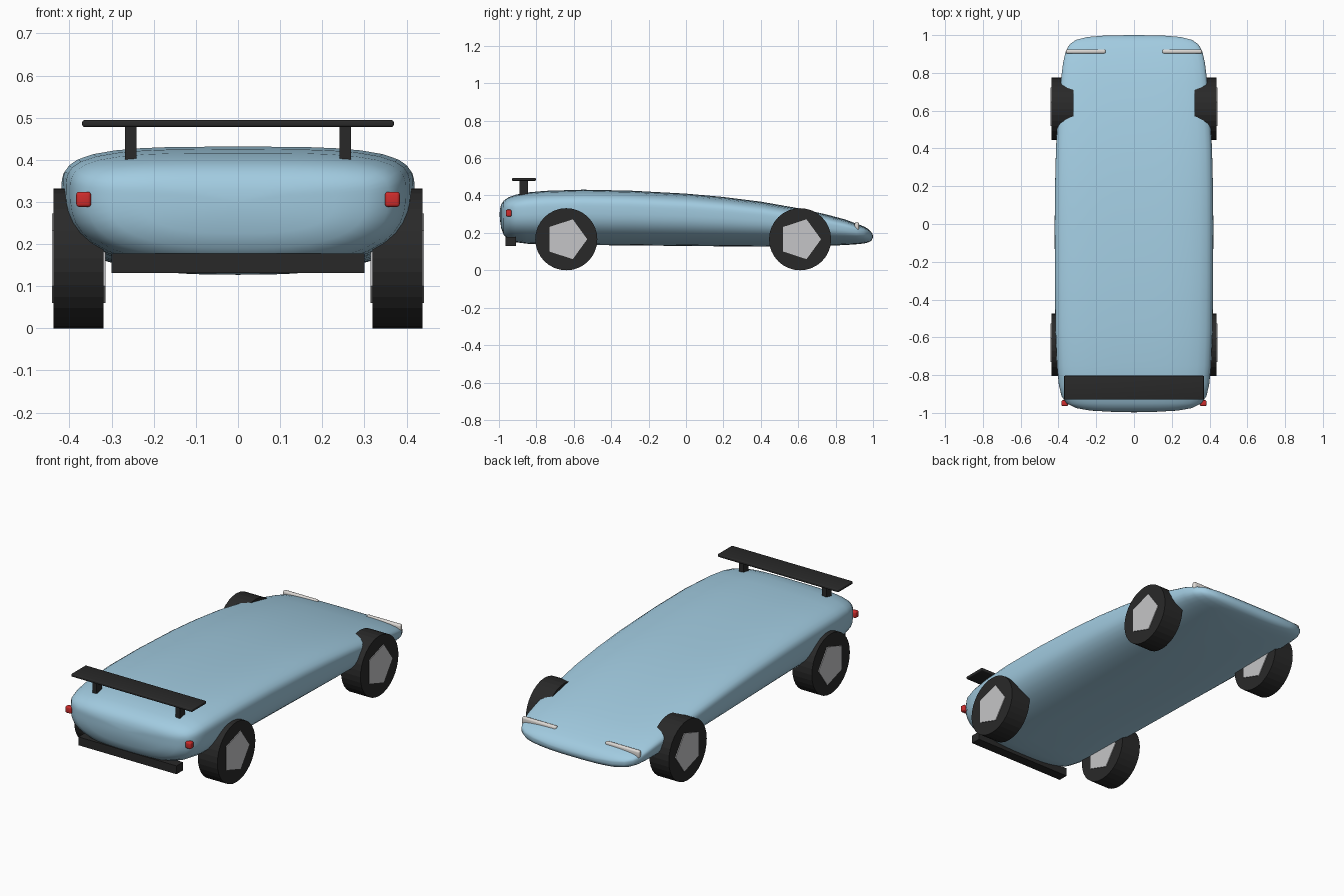
import bpy, bmesh, math

if "Cube" in bpy.data.objects:
    bpy.data.objects.remove(bpy.data.objects["Cube"])


def material(name, rgb):
    m = bpy.data.materials.new(name)
    m.diffuse_color = (*rgb, 1)
    m.use_nodes = True
    m.node_tree.nodes["Principled BSDF"].inputs["Base Color"].default_value = m.diffuse_color
    return m


BLUE = material("light_blue", (0.36, 0.60, 0.75))
BLACK = material("black", (0.022, 0.022, 0.022))
GREY = material("hub_grey", (0.56, 0.56, 0.57))
RED = material("red", (0.62, 0.025, 0.025))
WHITE = material("off_white", (0.72, 0.69, 0.66))


def make_object(name, bm, mat):
    bmesh.ops.recalc_face_normals(bm, faces=bm.faces)
    mesh = bpy.data.meshes.new(name)
    bm.to_mesh(mesh)
    bm.free()
    mesh.materials.append(mat)
    ob = bpy.data.objects.new(name, mesh)
    bpy.context.collection.objects.link(ob)
    return ob


def smooth(ob, angle):
    bpy.ops.object.select_all(action='DESELECT')
    bpy.context.view_layer.objects.active = ob
    ob.select_set(True)
    bpy.ops.object.shade_smooth_by_angle(angle=math.radians(angle))


def box(name, lo, hi, mat, bevel=0.0):
    bm = bmesh.new()
    bmesh.ops.create_cube(bm, size=1)
    for v in bm.verts:
        v.co = [(a + b) / 2 + c * (b - a) for a, b, c in zip(lo, hi, v.co)]
    if bevel:
        bmesh.ops.bevel(bm, geom=bm.edges[:], offset=bevel, segments=3,
                        profile=0.5, affect='EDGES')
    ob = make_object(name, bm, mat)
    if bevel:
        smooth(ob, 40)
    return ob


def axle_cylinder(name, x0, x1, y, z, r, sides, mat):
    """Cylinder lying along x with one corner pointing towards +y."""
    bm = bmesh.new()
    rings = [[bm.verts.new((x, y + r * math.cos(2 * math.pi * i / sides),
                            z + r * math.sin(2 * math.pi * i / sides)))
              for i in range(sides)] for x in (x0, x1)]
    for ring in rings:
        bm.faces.new(ring)
    for i in range(sides):
        j = (i + 1) % sides
        bm.faces.new((rings[0][i], rings[0][j], rings[1][j], rings[1][i]))
    return make_object(name, bm, mat)


# Body: lofted rounded sections (y, half width, bottom z, top z)
STATIONS = [
    (-0.994, 0.12, 0.265, 0.330), (-0.988, 0.23, 0.225, 0.352),
    (-0.975, 0.305, 0.190, 0.372), (-0.95, 0.357, 0.165, 0.390),
    (-0.91, 0.384, 0.150, 0.404), (-0.85, 0.398, 0.142, 0.416),
    (-0.75, 0.408, 0.138, 0.425), (-0.55, 0.416, 0.135, 0.431),
    (-0.3, 0.419, 0.133, 0.426), (0.0, 0.420, 0.130, 0.410),
    (0.2, 0.418, 0.128, 0.392), (0.4, 0.413, 0.127, 0.367),
    (0.6, 0.402, 0.128, 0.332), (0.75, 0.388, 0.131, 0.299),
    (0.85, 0.376, 0.135, 0.272), (0.91, 0.363, 0.139, 0.250),
    (0.95, 0.342, 0.143, 0.235), (0.975, 0.307, 0.149, 0.221),
    (0.99, 0.245, 0.157, 0.206), (0.998, 0.15, 0.170, 0.192),
]
N = 48
bm = bmesh.new()
rings = []
for y, hw, zb, zt in STATIONS:
    zc = zb + 0.66 * (zt - zb)
    ring = []
    for i in range(N):
        a = 2 * math.pi * i / N
        c, s = math.cos(a), math.sin(a)
        p, h = (3.6, zt - zc) if s >= 0 else (2.7, zc - zb)
        k = (abs(c) ** p + abs(s) ** p) ** (-1 / p)
        ring.append(bm.verts.new((hw * c * k, y, zc + h * s * k)))
    rings.append(ring)
for r0, r1 in zip(rings, rings[1:]):
    for i in range(N):
        j = (i + 1) % N
        bm.faces.new((r0[i], r0[j], r1[j], r1[i]))
for ring, y, z in ((rings[0], -0.997, 0.300), (rings[-1], 1.0, 0.182)):
    tip = bm.verts.new((0, y, z))
    for i in range(N):
        bm.faces.new((ring[i], ring[(i + 1) % N], tip))
smooth(make_object("body", bm, BLUE), 75)

# Wheels with five-sided hubs showing on both faces
for side, sx in (("right", 1), ("left", -1)):
    for end, y in (("spoiler_end", -0.64), ("nose_end", 0.61)):
        axle_cylinder(f"tyre_{end}_{side}", sx * 0.319, sx * 0.438,
                      y, 0.166, 0.166, 32, BLACK)
        axle_cylinder(f"hub_{end}_{side}", sx * 0.315, sx * 0.442,
                      y, 0.166, 0.112, 5, GREY)

    def sided(name, x0, x1, y0, y1, z0, z1, mat, bevel=0.0):
        xs = sorted((sx * x0, sx * x1))
        box(f"{name}_{side}", (xs[0], y0, z0), (xs[1], y1, z1), mat, bevel)

    # Spoiler posts, red lamps and slim nose lamps
    sided("spoiler_post", 0.241, 0.268, -0.89, -0.845, 0.39, 0.482, BLACK)
    sided("red_lamp", 0.349, 0.384, -0.963, -0.933, 0.288, 0.324, RED, 0.007)
    sided("nose_lamp", 0.15, 0.36, 0.902, 0.925, 0.215, 0.257, WHITE, 0.009)

# Spoiler wing and lower bumper
box("spoiler_wing", (-0.37, -0.93, 0.478), (0.37, -0.803, 0.494), BLACK, 0.005)
box("bumper", (-0.30, -0.965, 0.131), (0.30, -0.91, 0.177), BLACK)
